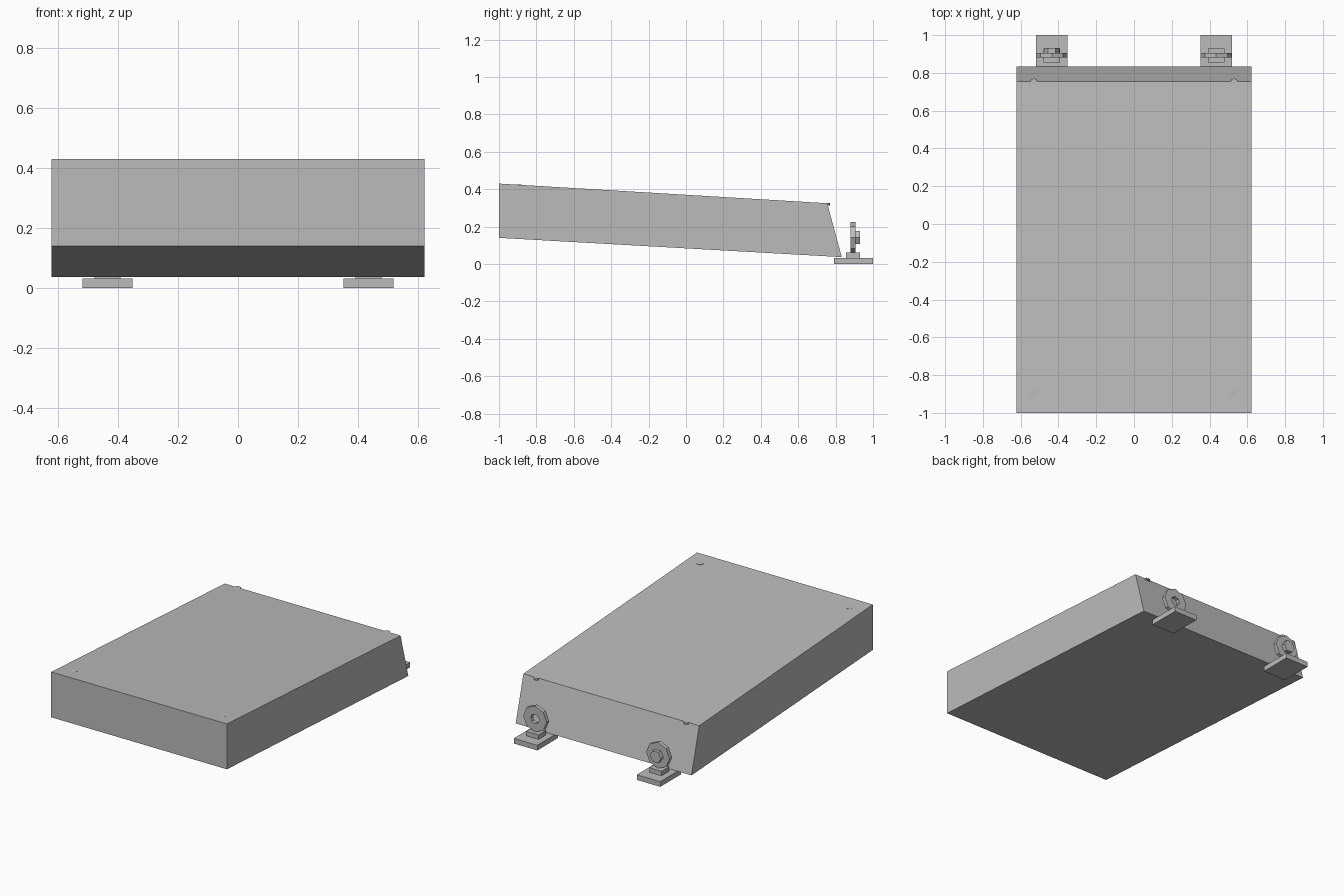
import bpy, bmesh, math
from mathutils import Matrix

cube = bpy.data.objects.get("Cube")
if cube:
    bpy.data.objects.remove(cube, do_unlink=True)

grey = bpy.data.materials.new("plain_grey")
grey.use_nodes = True
colour = (0.5, 0.5, 0.5, 1)
grey.diffuse_color = colour
grey.node_tree.nodes["Principled BSDF"].inputs["Base Color"].default_value = colour


def finish(name, bm):
    bmesh.ops.recalc_face_normals(bm, faces=bm.faces)
    mesh = bpy.data.meshes.new(name)
    bm.to_mesh(mesh)
    bm.free()
    mesh.materials.append(grey)
    obj = bpy.data.objects.new(name, mesh)
    bpy.context.collection.objects.link(obj)
    return obj


def box(name, x, y, z):
    """Box from (min, max) pairs."""
    bm = bmesh.new()
    bmesh.ops.create_cube(bm, size=1)
    for v in bm.verts:
        for i, (lo, hi) in enumerate((x, y, z)):
            v.co[i] = lo if v.co[i] < 0 else hi
    return finish(name, bm)


def prism(name, sides, radius, depth, centre, along_y=False):
    """Flat-sided disc, with a corner on the x axis."""
    bm = bmesh.new()
    ring = [bm.verts.new((radius * math.cos(math.tau * i / sides),
                          radius * math.sin(math.tau * i / sides), -depth / 2))
            for i in range(sides)]
    face = bm.faces.new(ring)
    top = bmesh.ops.extrude_face_region(bm, geom=[face])["geom"]
    bmesh.ops.translate(bm, vec=(0, 0, depth),
                        verts=[g for g in top if isinstance(g, bmesh.types.BMVert)])
    if along_y:
        bm.transform(Matrix.Rotation(math.pi / 2, 4, "X"))
    bm.transform(Matrix.Translation(centre))
    return finish(name, bm)


# Sloping slab: side profile extruded across x
bm = bmesh.new()
profile = [(-1, 0.14), (-1, 0.43), (0.755, 0.325), (0.833, 0.037)]
near = [bm.verts.new((-0.622, y, z)) for y, z in profile]
far = [bm.verts.new((0.622, y, z)) for y, z in profile]
bm.faces.new(near)
bm.faces.new(far)
for i in range(4):
    j = (i + 1) % 4
    bm.faces.new((near[i], near[j], far[j], far[i]))
finish("slab", bm)

for side, s in (("left", 1), ("right", -1)):
    cx = s * 0.435
    # Rear mounts
    box(side + "_mount_plate", (cx - 0.083, cx + 0.083), (0.79, 1), (0, 0.033))
    box(side + "_mount_block", (cx - 0.043, cx + 0.043), (0.855, 0.93), (0.033, 0.062))
    eye = prism(side + "_mount_eye", 8, 0.083, 0.025, (cx, 0.893, 0.143), True)
    if s > 0:
        # Open hole through one eye
        cutter = prism("eye_hole_cutter", 8, 0.03, 0.1, (cx, 0.893, 0.143), True)
        cutter.hide_render = True
        cutter.hide_set(True)
        cut = eye.modifiers.new("hole", "BOOLEAN")
        cut.operation = "DIFFERENCE"
        cut.solver = "EXACT"
        cut.object = cutter
    else:
        # Bolt head on the other eye
        prism("right_bolt_head", 6, 0.04, 0.026, (cx, 0.918, 0.143), True)
    # Small sunken studs near the corners of the top
    for end, y, z in (("rear", 0.75, 0.32), ("front", -0.9, 0.419)):
        prism(side + "_" + end + "_stud", 8, 0.021, 0.012, (s * 0.53, y, z))
